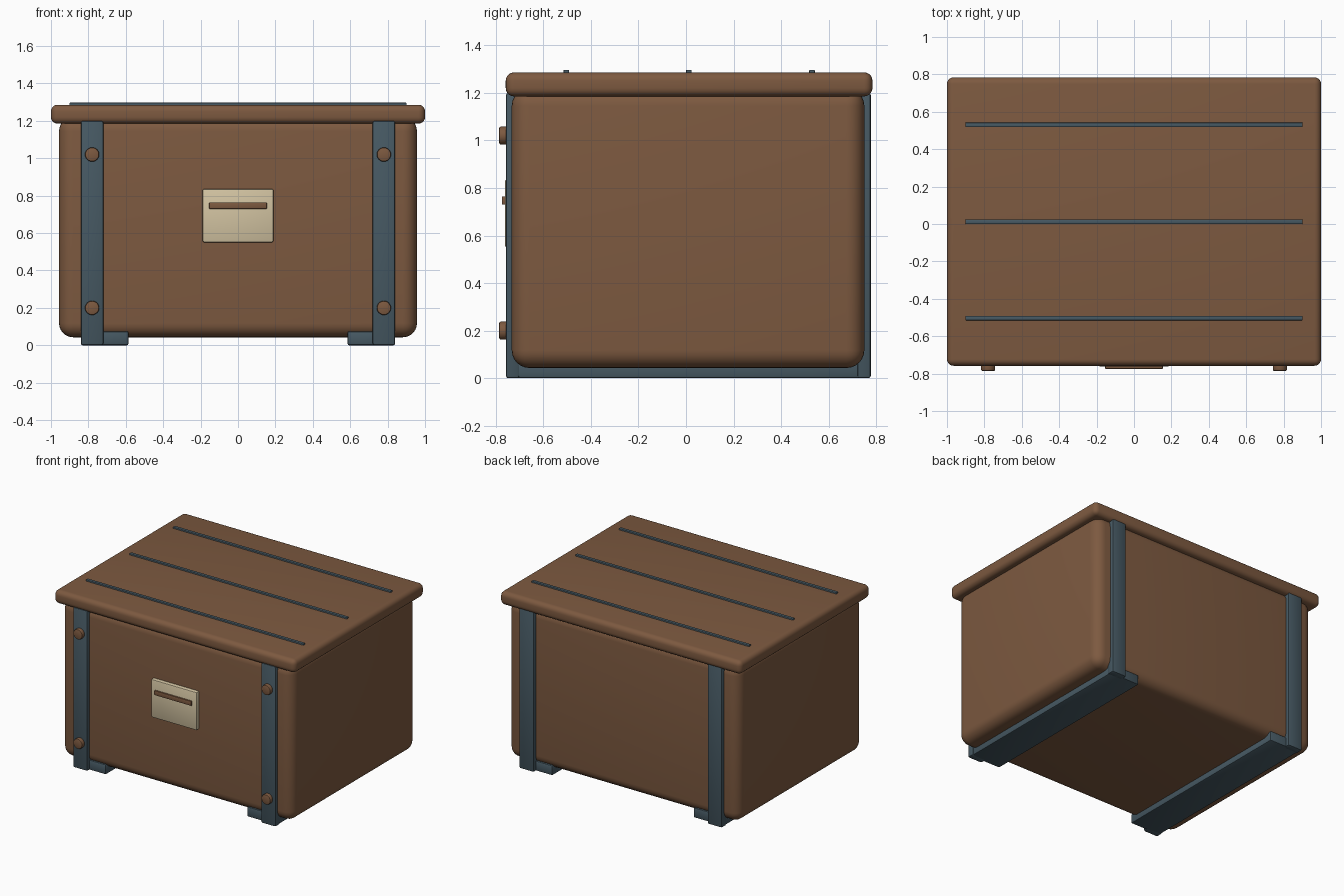
import bpy, math

if "Cube" in bpy.data.objects:
    bpy.data.objects.remove(bpy.data.objects["Cube"])


def material(name, rgb):
    m = bpy.data.materials.new(name)
    m.diffuse_color = (*rgb, 1)
    m.use_nodes = True
    m.node_tree.nodes["Principled BSDF"].inputs["Base Color"].default_value = m.diffuse_color
    return m


BROWN = material("brown wood", (0.205, 0.101, 0.051))
STEEL = material("slate metal", (0.062, 0.100, 0.125))
CREAM = material("cream plate", (0.65, 0.55, 0.36))


def finish(ob, name, mat, bevel, segments):
    """Name, colour, round the edges and shade smooth."""
    ob.name = name
    ob.data.materials.append(mat)
    mod = ob.modifiers.new("rounding", 'BEVEL')
    mod.width = bevel
    mod.segments = segments
    mod.limit_method = 'ANGLE'
    bpy.ops.object.modifier_apply(modifier=mod.name)
    bpy.ops.object.shade_smooth_by_angle(angle=math.radians(35))
    return ob


def box(name, x, y, z, mat, bevel=0.01, segments=2):
    """Rounded box from (min, max) ranges on each axis."""
    bpy.ops.mesh.primitive_cube_add(size=1)
    ob = bpy.context.object
    ob.location = [(r[0] + r[1]) / 2 for r in (x, y, z)]
    ob.scale = [r[1] - r[0] for r in (x, y, z)]
    bpy.ops.object.transform_apply(location=True, rotation=False, scale=True)
    return finish(ob, name, mat, bevel, segments)


def mirrored(x, side):
    return tuple(sorted((x[0] * side, x[1] * side)))


# Chest body and overhanging lid
box("body", (-0.957, 0.957), (-0.733, 0.75), (0.043, 1.22), BROWN, 0.075, 6)
box("lid", (-1, 1), (-0.758, 0.784), (1.185, 1.286), BROWN, 0.035, 5)

# Thin strips along the lid
for y in (-0.503, 0.012, 0.53):
    box("lid_strip", (-0.902, 0.902), (y - 0.012, y + 0.012),
        (1.275, 1.297), STEEL, 0.004)

for side in (-1, 1):
    strap_x = mirrored((0.72, 0.84), side)
    # Vertical straps, front and back
    box("front_strap", strap_x, (-0.757, -0.70), (0, 1.2), STEEL)
    box("back_strap", strap_x, (0.72, 0.777), (0, 1.2), STEEL)
    # Runner under the chest, set back slightly from the straps
    box("runner", mirrored((0.585, 0.835), side), (-0.73, 0.748),
        (0, 0.075), STEEL)
    # Rivets on the front straps
    for z in (0.2, 1.02):
        bpy.ops.mesh.primitive_cylinder_add(
            vertices=24, radius=0.038, depth=0.045,
            location=(0.78 * side, -0.7635, z), rotation=(math.pi / 2, 0, 0))
        finish(bpy.context.object, "rivet", BROWN, 0.008, 2)

# Front plate with its slot bar
box("name_plate", (-0.19, 0.19), (-0.762, -0.72), (0.55, 0.836), CREAM, 0.01)
box("plate_slot", (-0.154, 0.154), (-0.774, -0.75), (0.73, 0.764), BROWN, 0.003)
